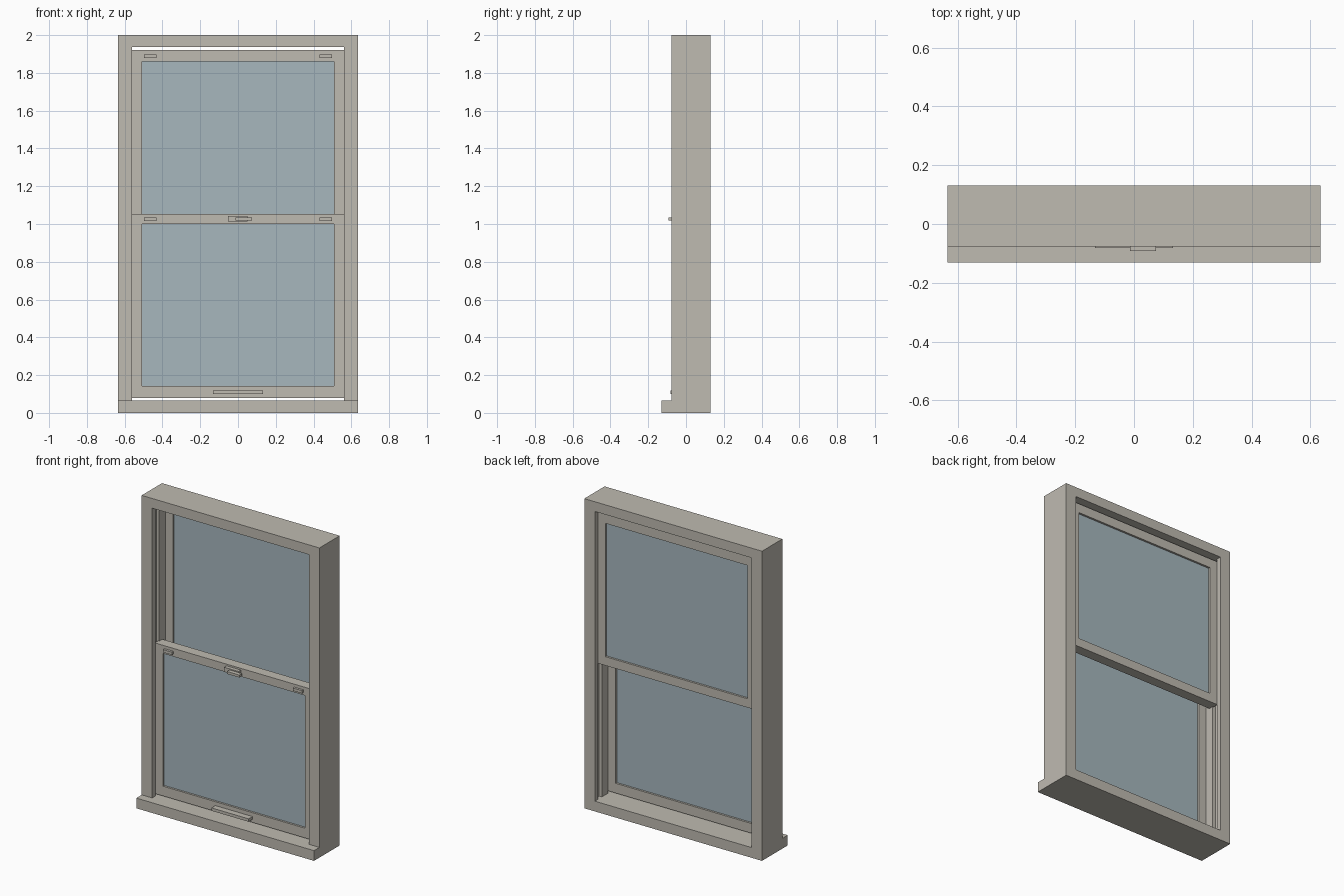
import bpy, bmesh

if "Cube" in bpy.data.objects:
    bpy.data.objects.remove(bpy.data.objects["Cube"])


def material(name, rgb):
    m = bpy.data.materials.new(name)
    m.diffuse_color = (*rgb, 1)
    m.use_nodes = True
    m.node_tree.nodes["Principled BSDF"].inputs["Base Color"].default_value = m.diffuse_color
    return m


PAINT = material("warm_grey_paint", (0.52, 0.495, 0.44))
GLASS = material("blue_grey_glass", (0.385, 0.475, 0.515))


def finish(name, bm, mat):
    bmesh.ops.recalc_face_normals(bm, faces=bm.faces)
    me = bpy.data.meshes.new(name)
    bm.to_mesh(me)
    bm.free()
    me.materials.append(mat)
    ob = bpy.data.objects.new(name, me)
    bpy.context.collection.objects.link(ob)
    return ob


def add_box(bm, x, y, z):
    """Box from (min, max) ranges."""
    verts = bmesh.ops.create_cube(bm, size=1)["verts"]
    for v in verts:
        v.co = [r[0] if c < 0 else r[1] for c, r in zip(v.co, (x, y, z))]


def box(name, x, y, z, mat=PAINT):
    bm = bmesh.new()
    add_box(bm, x, y, z)
    return finish(name, bm, mat)


def prism(name, outline, z0, z1):
    """Vertical extrusion of an xy outline."""
    bm = bmesh.new()
    face = bm.faces.new([bm.verts.new((x, y, z0)) for x, y in outline])
    top = bmesh.ops.extrude_face_region(bm, geom=[face])["geom"]
    for v in top:
        if isinstance(v, bmesh.types.BMVert):
            v.co.z = z1
    return finish(name, bm, PAINT)


W, IN, FRONT, BACK = 0.635, 0.56, -0.076, 0.131
SILL, HEAD = 0.066, 1.937
LOW = (-0.042, -0.006)     # lower sash depth range
UP = (0.061, 0.097)        # upper sash depth range

# Fixed frame: sill with a front nose, head, jambs with two sash tracks
box("sill", (-W, W), (-0.131, BACK), (0, SILL))
box("head", (-W, W), (FRONT, BACK), (HEAD, 2))
G = 0.58
profile = [(W, FRONT), (IN, FRONT)]
for a, b in (LOW, UP):
    a, b = a - 0.002, b + 0.002
    profile += [(IN, a), (G, a), (G, b), (IN, b)]
profile += [(IN, BACK), (W, BACK)]
for side, s in (("left", -1), ("right", 1)):
    prism(side + "_jamb", [(s * x, y) for x, y in profile], SILL, HEAD)


def sash(name, y, z, glass_z, bottom_y, top_y):
    """Two stiles, two rails and a pane of glass."""
    bm = bmesh.new()
    for s in (-1, 1):
        add_box(bm, sorted((s * 0.508, s * 0.566)), y, z)
    add_box(bm, (-0.508, 0.508), bottom_y, (z[0], glass_z[0]))
    add_box(bm, (-0.508, 0.508), top_y, (glass_z[1], z[1]))
    # thicker meeting rail ends between the jambs
    for ry, rz in ((bottom_y, (z[0], glass_z[0])), (top_y, (glass_z[1], z[1]))):
        if ry != y:
            extra = (y[1], ry[1]) if ry[1] > y[1] else (ry[0], y[0])
            for s in (-1, 1):
                add_box(bm, sorted((s * 0.508, s * 0.558)), extra, rz)
    finish(name + "_sash", bm, PAINT)
    mid = sum(y) / 2
    box(name + "_glass", (-0.512, 0.512), (mid - 0.005, mid + 0.005),
        (glass_z[0] - 0.004, glass_z[1] + 0.004), GLASS)


# Sliding sashes with deeper meeting rails
sash("lower", LOW, (0.08, 1.053), (0.143, 1.0), LOW, (LOW[0], 0.025))
sash("upper", UP, (0.943, 1.921), (1.0, 1.861), (0.03, UP[1]), UP)

# Tilt latches on the top rail of each sash
for name, y, z in (("lower", LOW[0], 1.025), ("upper", UP[0], 1.889)):
    for side, s in (("left", -1), ("right", 1)):
        box(f"{name}_{side}_tilt_latch", sorted((s * 0.432, s * 0.497)),
            (y - 0.015, y), (z - 0.009, z + 0.009))

# Sash lock and lift handle
box("lock_base", (-0.053, 0.05), (-0.066, LOW[0]), (1.012, 1.042))
box("lock_lever", (-0.014, 0.075), (-0.092, -0.066), (1.019, 1.035))
box("lift_handle", (-0.133, 0.133), (-0.081, LOW[0]), (0.099, 0.118))
